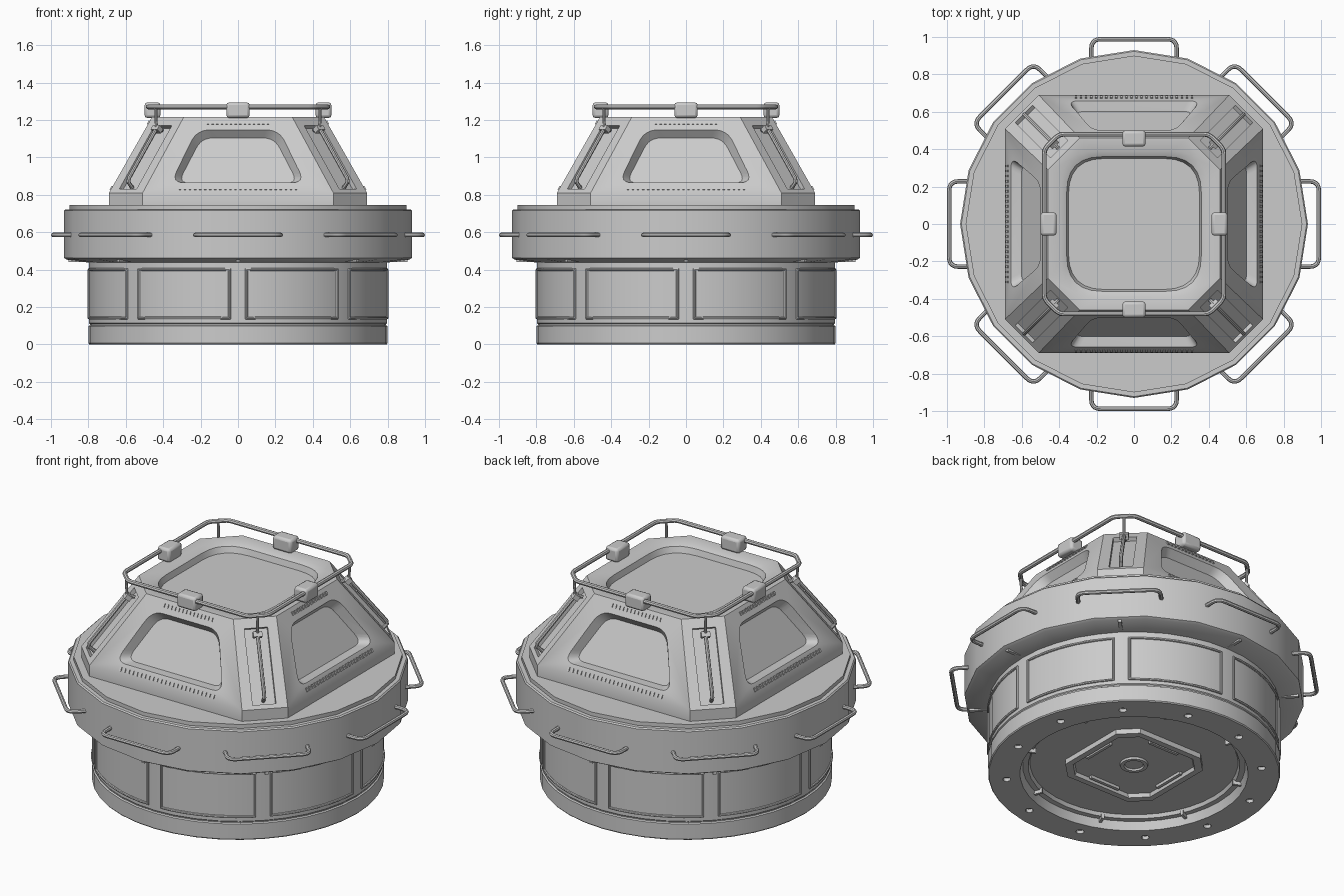
import bpy, bmesh, math
from mathutils import Matrix, Vector

if "Cube" in bpy.data.objects:
    bpy.data.objects.remove(bpy.data.objects["Cube"])

grey = bpy.data.materials.new("light_grey")
grey.diffuse_color = (0.6, 0.6, 0.6, 1)
grey.use_nodes = True
grey.node_tree.nodes["Principled BSDF"].inputs["Base Color"].default_value = grey.diffuse_color


def add_object(name, data):
    ob = bpy.data.objects.new(name, data)
    bpy.context.collection.objects.link(ob)
    data.materials.append(grey)
    return ob


def from_bmesh(name, bm):
    bmesh.ops.recalc_face_normals(bm, faces=bm.faces[:])
    me = bpy.data.meshes.new(name)
    bm.to_mesh(me)
    bm.free()
    return add_object(name, me)


def loft(name, loops):
    """Solid skinned through equal-length loops, capped at both ends."""
    bm = bmesh.new()
    rings = [[bm.verts.new(p) for p in loop] for loop in loops]
    n = len(rings[0])
    for a, b in zip(rings, rings[1:]):
        for i in range(n):
            j = (i + 1) % n
            bm.faces.new((a[i], a[j], b[j], b[i]))
    bm.faces.new(rings[0])
    bm.faces.new(rings[-1])
    return from_bmesh(name, bm)


def boxes(name, parts):
    bm = bmesh.new()
    for m, size in parts:
        bmesh.ops.create_cube(bm, size=1, matrix=m @ Matrix.Diagonal((*size, 1)))
    return from_bmesh(name, bm)


def tubes(name, paths, radius, cyclic=False):
    cu = bpy.data.curves.new(name, 'CURVE')
    cu.dimensions = '3D'
    cu.bevel_depth = radius
    cu.bevel_resolution = 2
    cu.use_fill_caps = True
    for pts in paths:
        sp = cu.splines.new('POLY')
        sp.points.add(len(pts) - 1)
        for q, p in zip(sp.points, pts):
            q.co = (*p, 1)
        sp.use_cyclic_u = cyclic
    ob = add_object(name, cu)
    bpy.ops.object.select_all(action='DESELECT')
    ob.select_set(True)
    bpy.context.view_layer.objects.active = ob
    bpy.ops.object.convert(target='MESH')
    return bpy.context.view_layer.objects.active


def cut(ob, cutters):
    bpy.context.view_layer.objects.active = ob
    for c in cutters:
        mod = ob.modifiers.new("cut", 'BOOLEAN')
        mod.operation, mod.solver, mod.object = 'DIFFERENCE', 'EXACT', c
        bpy.ops.object.modifier_apply(modifier=mod.name)
        bpy.data.objects.remove(c)


def circle(r, z, n, cx=0, cy=0):
    return [(cx + r * math.cos(i * math.tau / n), cy + r * math.sin(i * math.tau / n), z) for i in range(n)]


def octagon(h, c, z):
    return [(h, -c, z), (h, c, z), (c, h, z), (-c, h, z), (-h, c, z), (-h, -c, z), (-c, -h, z), (c, -h, z)]


def rounded(corners, r, steps=6, closed=True):
    """2D polygon or path with its corners rounded."""
    pts, n = [], len(corners)
    for i, c in enumerate(corners):
        c = Vector(c)
        if not closed and i in (0, n - 1):
            pts.append(c)
            continue
        a = c + (Vector(corners[i - 1]) - c).normalized() * r
        b = c + (Vector(corners[(i + 1) % n]) - c).normalized() * r
        for s in range(steps + 1):
            t = s / steps
            pts.append(a * (1 - t) ** 2 + c * 2 * t * (1 - t) + b * t * t)
    return pts


def turn(deg):
    return Matrix.Rotation(math.radians(deg), 4, 'Z')


# Sloped sides of the cupola: distance from axis at z = 0.81, and inward run per unit of height
SIDE, CORNER = (0.69, 0.568), (0.8485, 0.785)


def slope(face, x, z, d=0.0):
    """Frame on a sloped side: x across, y up the slope, z outward."""
    dist, k = face
    up, out = Vector((0, k, 1)).normalized(), Vector((0, -1, k)).normalized()
    p = Vector((x, -(dist - (z - 0.81) * k), z)) + out * d
    return Matrix.Translation(p) @ Matrix(((1, 0, 0), (0, up.y, out.y), (0, up.z, out.z))).to_4x4()


def slope_loop(face, pts, d, rot):
    return [rot @ slope(face, p[0], p[1], d).translation for p in pts]


sides, corners, eighths = (0, 90, 180, 270), (45, 135, 225, 315), range(0, 360, 45)

# Drum with stepped recess underneath and bolt holes
drum = loft("drum", [circle(r, z, 40) for r, z in (
    (0.57, 0.07), (0.58, 0.05), (0.61, 0.05), (0.625, 0), (0.795, 0), (0.80, 0.006), (0.80, 0.097),
    (0.792, 0.102), (0.792, 0.108), (0.797, 0.113), (0.797, 0.45))])
cut(drum, [loft("bolt_cutter", [circle(0.022, z, 12, 0.70 * math.cos(a), 0.70 * math.sin(a)) for z in (-0.02, 0.02)])
           for a in (math.radians(15 + 30 * i) for i in range(12))])

# Raised frames of the drum panels
frame2d = rounded([(-19.3, 0.14), (19.3, 0.14), (19.3, 0.40), (-19.3, 0.40)], 0.02, 3)
dense = []
for p, q in zip(frame2d, frame2d[1:] + frame2d[:1]):
    m = 10 if abs(p[0] - q[0]) > 5 else 1
    dense += [p.lerp(q, i / m) for i in range(m)]
tubes("panel_frames", [[turn(a + 22.5 + p[0]) @ Vector((0, -0.797, p[1])) for p in dense] for a in eighths], 0.008, True)

# Wide collar with ribs below it
loft("collar", [circle(r, z, 20) for r, z in (
    (0.79, 0.436), (0.915, 0.453), (0.93, 0.462), (0.93, 0.715), (0.923, 0.722), (0.90, 0.722), (0.90, 0.745))])
boxes("collar_ribs", [(turn(a) @ Matrix.Translation((0, -0.85, 0.449)), (0.02, 0.11, 0.02)) for a in eighths])

# Grab handles around the collar
hand = rounded([(-0.228, -0.88), (-0.228, -0.988), (0.228, -0.988), (0.228, -0.88)], 0.05, 5, False)
tubes("collar_handles", [[turn(a) @ Vector((p[0], p[1], 0.585)) for p in hand] for a in eighths], 0.012)

# Cupola body with windows, corner channels and top window cut in
body = loft("cupola_body", [octagon(0.69, 0.51, 0.74), octagon(0.69, 0.51, 0.81), octagon(0.46, 0.29, 1.215)])
outer = rounded([(-0.365, 0.86), (0.365, 0.86), (0.225, 1.15), (-0.225, 1.15)], 0.07)
inner = rounded([(-0.32, 0.888), (0.32, 0.888), (0.195, 1.128), (-0.195, 1.128)], 0.06)
groove = [(-0.065, 0.83), (0.065, 0.83), (0.065, 1.17), (-0.065, 1.17)]
cutters = [loft("window_cutter", [slope_loop(SIDE, outer, 0.01, turn(a)), slope_loop(SIDE, inner, -0.05, turn(a))])
           for a in sides]
cutters += [loft("channel_cutter", [slope_loop(CORNER, groove, d, turn(a)) for d in (0.02, -0.025)]) for a in corners]
top = [[(p[0], p[1], z) for p in rounded([(-h, -h), (h, -h), (h, h), (-h, h)], 0.19)]
       for h, z in ((0.395, 1.235), (0.39, 1.215), (0.36, 1.20), (0.35, 1.165))]
cutters.append(loft("top_cutter", top))
cut(body, cutters)

# Rows of small teeth above and below each window
teeth = []
for a in sides:
    for half, z, n in ((0.31, 0.835, 24), (0.16, 1.185, 14)):
        teeth += [(turn(a) @ slope(SIDE, -half + 2 * half * i / (n - 1), z, 0.002), (0.012, 0.022, 0.008)) for i in range(n)]
boxes("window_teeth", teeth)

# Corner grab rods with their clamps, and ties up to the rail
rod = [(0.85, -0.03), (0.855, 0.02), (0.87, 0.03), (1.12, 0.03), (1.14, 0.02), (1.15, -0.01)]
tubes("corner_rods", [[turn(a) @ slope(CORNER, 0, z, d).translation for z, d in rod] for a in corners], 0.011)
boxes("rod_clamps", [(turn(a) @ slope(CORNER, 0, 1.135, 0.025), (0.05, 0.03, 0.035)) for a in corners])
tubes("rail_ties", [[turn(a) @ slope(CORNER, 0, 1.135, 0.03).translation, turn(a) @ Vector((0, -0.622, 1.27))]
                    for a in corners], 0.008)

# Top rail with clips
ring = rounded([p[:2] for p in octagon(0.48, 0.40, 0)], 0.025, 3)
tubes("top_rail", [[(p[0], p[1], 1.27) for p in ring]], 0.013, True)
clips = boxes("rail_clips", [(turn(a) @ Matrix.Translation((0, -0.457, 1.252)), (0.125, 0.085, 0.083)) for a in sides])
bev = clips.modifiers.new("soft_edges", 'BEVEL')
bev.width, bev.segments = 0.015, 2

# Hatch under the drum: frame, bars, centre ring and wall ribs
loft("bottom_hatch_frame", [octagon(h, c, z) for h, c, z in (
    (0.31, 0.215, 0.08), (0.31, 0.215, 0.04), (0.275, 0.19, 0.04), (0.27, 0.185, 0.062))])
boxes("bottom_hatch_bars", [(turn(a) @ Matrix.Translation((0, -0.25, 0.055)), (0.2, 0.018, 0.02)) for a in sides])
loft("bottom_hatch_ring", [circle(r, z, 24) for r, z in ((0.08, 0.07), (0.075, 0.05), (0.055, 0.05), (0.05, 0.06))])
boxes("recess_ribs", [(turn(a + 22.5) @ Matrix.Translation((0, -0.59, 0.045)), (0.015, 0.05, 0.03)) for a in eighths])

# Smooth the round parts, keep hard edges
bpy.ops.object.select_all(action='SELECT')
bpy.context.view_layer.objects.active = body
bpy.ops.object.shade_smooth_by_angle(angle=math.radians(30))
